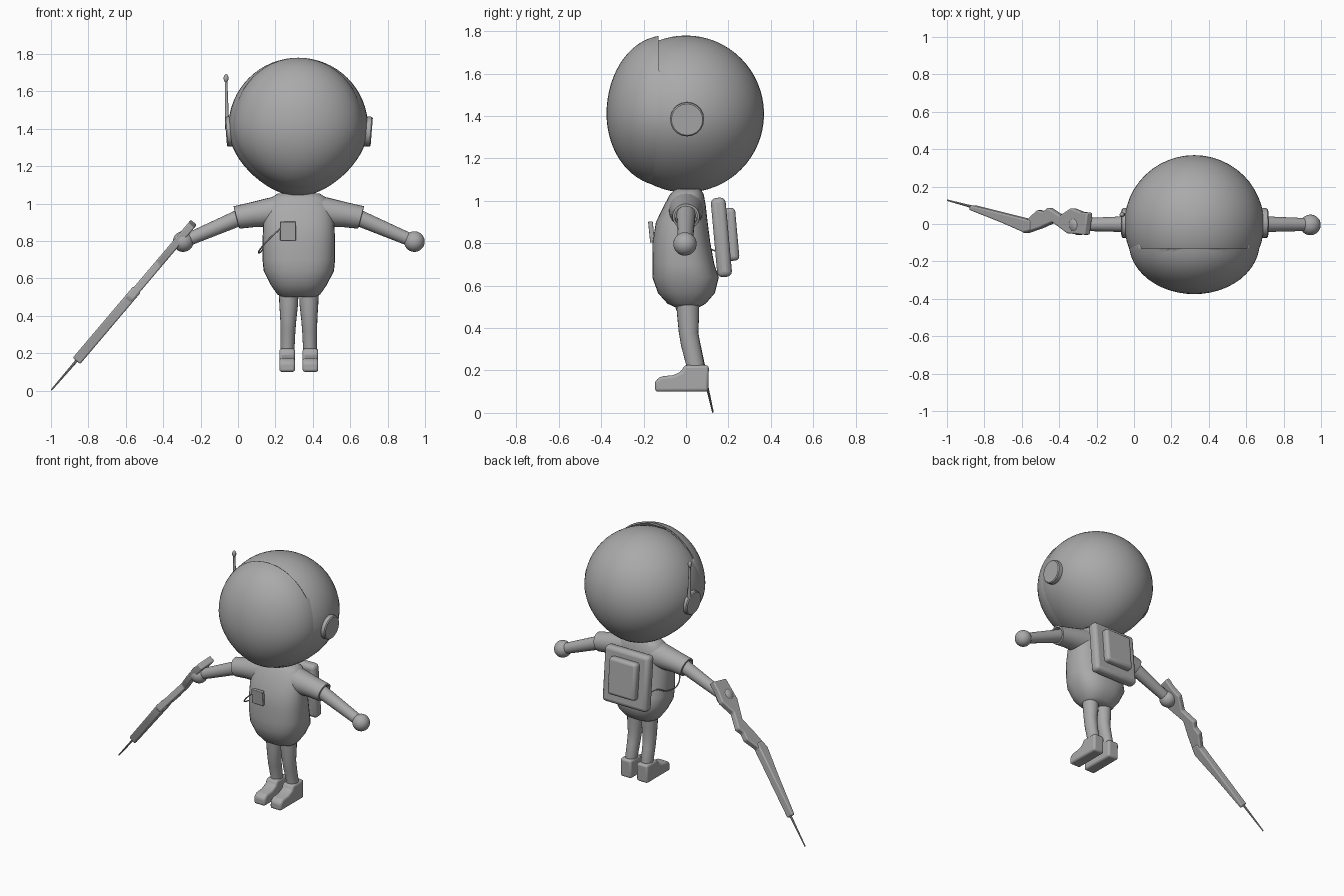
import bpy, bmesh, math
from mathutils import Vector, Matrix

cube = bpy.data.objects.get("Cube")
if cube:
    bpy.data.objects.remove(cube, do_unlink=True)

CX = 0.325   # centre line of the figure
grey = bpy.data.materials.new("plain grey")
grey.use_nodes = True
GREY = (0.4, 0.4, 0.4, 1)
grey.diffuse_color = GREY
grey.node_tree.nodes["Principled BSDF"].inputs["Base Color"].default_value = GREY


def finish(name, bm, angle=40, bevel=0.0):
    """Turn a bmesh into a named, shaded object."""
    bmesh.ops.recalc_face_normals(bm, faces=bm.faces[:])
    mesh = bpy.data.meshes.new(name)
    bm.to_mesh(mesh)
    bm.free()
    mesh.materials.append(grey)
    ob = bpy.data.objects.new(name, mesh)
    bpy.context.collection.objects.link(ob)
    if bevel:
        mod = ob.modifiers.new("soft edges", 'BEVEL')
        mod.width, mod.segments, mod.limit_method = bevel, 3, 'ANGLE'
    bpy.ops.object.select_all(action='DESELECT')
    bpy.context.view_layer.objects.active = ob
    ob.select_set(True)
    bpy.ops.object.shade_smooth_by_angle(angle=math.radians(angle))
    return ob


def loft(name, rings, n=24, power=1.0, angle=40):
    """Skin rings of (centre, u axis, v axis); power < 1 squares the section."""
    def sq(t):
        return math.copysign(abs(t) ** power, t)
    bm = bmesh.new()
    loops = []
    for c, u, v in rings:
        c, u, v = Vector(c), Vector(u), Vector(v)
        angles = [2 * math.pi * i / n for i in range(n)]
        loops.append([bm.verts.new(c + u * sq(math.cos(a)) + v * sq(math.sin(a))) for a in angles])
    for a, b in zip(loops, loops[1:]):
        for i in range(n):
            j = (i + 1) % n
            bm.faces.new((a[i], a[j], b[j], b[i]))
    bm.faces.new(loops[0])
    bm.faces.new(loops[-1])
    return finish(name, bm, angle)


def level(x, y, z, rx, ry):
    return (x, y, z), (rx, 0, 0), (0, ry, 0)


def rod(name, p, q, r0, r1, n=12):
    """Tapered straight rod from p to q."""
    p, q = Vector(p), Vector(q)
    d = (q - p).normalized()
    u = d.orthogonal().normalized()
    v = d.cross(u)
    return loft(name, [(p, u * r0, v * r0), (q, u * r1, v * r1)], n)


def ball(name, c, r, shape=None):
    bm = bmesh.new()
    bmesh.ops.create_uvsphere(bm, u_segments=48, v_segments=32, radius=1)
    for v in bm.verts:
        v.co = Vector((v.co.x * r[0], v.co.y * r[1], v.co.z * r[2]))
    if shape:
        shape(bm)
    bmesh.ops.translate(bm, verts=bm.verts[:], vec=c)
    return finish(name, bm, 60)


def prism(name, points, place, normal, bevel):
    """Extrude an outline; place maps 2D to 3D, normal is the full thickness."""
    bm = bmesh.new()
    half = Vector(normal) / 2
    near = [bm.verts.new(Vector(place(*p)) - half) for p in points]
    far = [bm.verts.new(Vector(place(*p)) + half) for p in points]
    bm.faces.new(near)
    bm.faces.new(far)
    for i in range(len(points)):
        j = (i + 1) % len(points)
        bm.faces.new((near[i], near[j], far[j], far[i]))
    return finish(name, bm, 35, bevel)


def box(name, c, size, bevel, tilt=0):
    bm = bmesh.new()
    m = Matrix.Translation(c) @ Matrix.Rotation(tilt, 4, 'X') @ Matrix.Diagonal((*size, 1))
    bmesh.ops.create_cube(bm, size=1, matrix=m)
    return finish(name, bm, 35, bevel)


# Helmet, slimmer towards the chin
def slim_chin(bm):
    for v in bm.verts:
        t = max(0, -v.co.z / 0.37)
        v.co.x *= 1 - 0.2 * t * t


def visor_shape(bm):
    for v in bm.verts:
        if v.co.z < 0:
            v.co.z *= 0.92
    slim_chin(bm)
    back = [v for v in bm.verts if v.co.y > 0.08]
    bmesh.ops.delete(bm, geom=back, context='VERTS')
    # Rim of the visor sweeps back towards the ears
    for v in bm.verts:
        if v.co.y > -0.03 and v.co.z > 0.2:
            v.co.y = -0.03


ball("helmet", (CX - 0.003, 0, 1.41), (0.373, 0.368, 0.37), slim_chin)
ball("visor", (CX - 0.003, -0.1, 1.41), (0.35, 0.275, 0.37), visor_shape)

# Ear discs and antenna
for side, s in (("left", 1), ("right", -1)):
    tilt = Vector((1, 0, -0.08)).normalized()
    c = Vector((0.372, 0.005, 1.385))
    rings = []
    for d, r in ((-0.05, 0.08), (0.012, 0.08), (0.018, 0.074)):
        p = c + tilt * d
        rings.append(((CX + s * p.x, p.y, p.z), (0, r, 0), (s * 0.08 * r, 0, r)))
    loft(side + "_ear_disc", rings, 20)
rod("antenna", (-0.058, 0.05, 1.40), (-0.064, 0.05, 1.66), 0.012, 0.007)
ball("antenna_tip", (-0.064, 0.05, 1.67), (0.013, 0.013, 0.022))

# Shirt body
loft("torso", [
    level(CX, 0.005, 0.50, 0.09, 0.06),
    level(CX, 0.003, 0.515, 0.115, 0.09),
    level(CX, 0.002, 0.565, 0.15, 0.134),
    level(CX, -0.002, 0.64, 0.188, 0.157),
    level(CX, -0.012, 0.70, 0.194, 0.146),
    level(CX, -0.022, 0.80, 0.194, 0.137),
    level(CX, -0.020, 0.90, 0.19, 0.122),
    level(CX, -0.005, 0.98, 0.175, 0.098),
    level(CX, 0.004, 1.03, 0.15, 0.080),
    level(CX, 0.008, 1.055, 0.11, 0.062),
], 32, 0.8, 50)

for side, s in (("left", 1), ("right", -1)):
    def X(d):
        return CX + s * d

    # Short sleeve with a hollow cuff
    loft(side + "_sleeve", [
        ((X(0.08), 0, 0.962), (0, 0.085, 0), (0, 0, 0.088)),
        ((X(0.18), 0, 0.950), (0, 0.078, 0), (0, 0, 0.076)),
        ((X(0.25), 0, 0.940), (0, 0.070, 0), (s * 0.01, 0, 0.066)),
        ((X(0.332), 0, 0.926), (0, 0.064, 0), (s * 0.016, 0, 0.060)),
        ((X(0.334), 0, 0.925), (0, 0.053, 0), (s * 0.013, 0, 0.050)),
        ((X(0.30), 0, 0.930), (0, 0.052, 0), (s * 0.013, 0, 0.049)),
    ])
    rod(side + "_arm", (X(0.27), 0, 0.945), (X(0.61), -0.003, 0.80), 0.046, 0.034, 20)
    ball(side + "_hand", (X(0.618), -0.005, 0.797), (0.055, 0.055, 0.055))

    # Leg with a slight knee bend
    loft(side + "_leg", [
        level(X(0.054), 0.008, 0.54, 0.053, 0.055),
        level(X(0.054), 0.010, 0.46, 0.050, 0.052),
        level(X(0.056), 0.012, 0.38, 0.043, 0.046),
        level(X(0.058), 0.022, 0.32, 0.040, 0.046),
        level(X(0.060), 0.045, 0.22, 0.037, 0.043),
        level(X(0.060), 0.045, 0.18, 0.037, 0.043),
    ], 20)
    # Boot
    outline = [(0.105, 0.10), (0.108, 0.225), (-0.008, 0.225), (-0.022, 0.195),
               (-0.06, 0.178), (-0.12, 0.172), (-0.146, 0.15), (-0.146, 0.10)]
    prism(side + "_boot", outline, lambda y, z: (X(0.062), y, z), (0.084, 0, 0), 0.014)

# Backpack and its pocket lean with the back
box("backpack", (CX, 0.167, 0.828), (0.34, 0.07, 0.375), 0.025, 0.09)
box("backpack_pocket", (CX, 0.212, 0.842), (0.21, 0.06, 0.25), 0.02, 0.09)

# Chest badge and the cable running round to the backpack
box("chest_badge", (0.268, -0.163, 0.853), (0.085, 0.022, 0.10), 0.004, 0.1)
curve = bpy.data.curves.new("cable", 'CURVE')
curve.dimensions = '3D'
curve.bevel_depth = 0.004
curve.bevel_resolution = 2
path = [(0.23, -0.168, 0.87), (0.17, -0.155, 0.815), (0.115, -0.08, 0.75),
        (0.12, 0.03, 0.74), (0.15, 0.11, 0.77), (0.18, 0.17, 0.75)]
spline = curve.splines.new('BEZIER')
spline.bezier_points.add(len(path) - 1)
for bp, co in zip(spline.bezier_points, path):
    bp.co = co
    bp.handle_left_type = bp.handle_right_type = 'AUTO'
curve.materials.append(grey)
bpy.context.collection.objects.link(bpy.data.objects.new("cable", curve))


# Rifle, lying in a plane that slopes down to the right of the figure
def on_slope(x, y):
    return x, y, 0.895 + (x + 0.24) * 1.18


across = Vector((-1.18, 0, 1)).normalized()
stock = [(-0.235, 0.06), (-0.275, 0.065), (-0.325, 0.085), (-0.385, 0.045), (-0.45, 0.088),
         (-0.475, 0.065), (-0.505, 0.075), (-0.56, 0.025), (-0.60, 0.035), (-0.60, -0.03),
         (-0.575, -0.05), (-0.49, -0.02), (-0.425, 0.01), (-0.345, -0.05), (-0.25, -0.058)]
barrel = [(-0.54, 0.02), (-0.86, 0.10), (-0.865, 0.075), (-0.70, 0.01), (-0.575, -0.045), (-0.54, -0.035)]
prism("rifle_stock", stock, on_slope, across * 0.042, 0.008)
prism("rifle_barrel", barrel, on_slope, across * 0.052, 0.008)
rod("rifle_muzzle", on_slope(-0.84, 0.085), (-0.998, 0.127, 0.003), 0.008, 0.004, 8)
